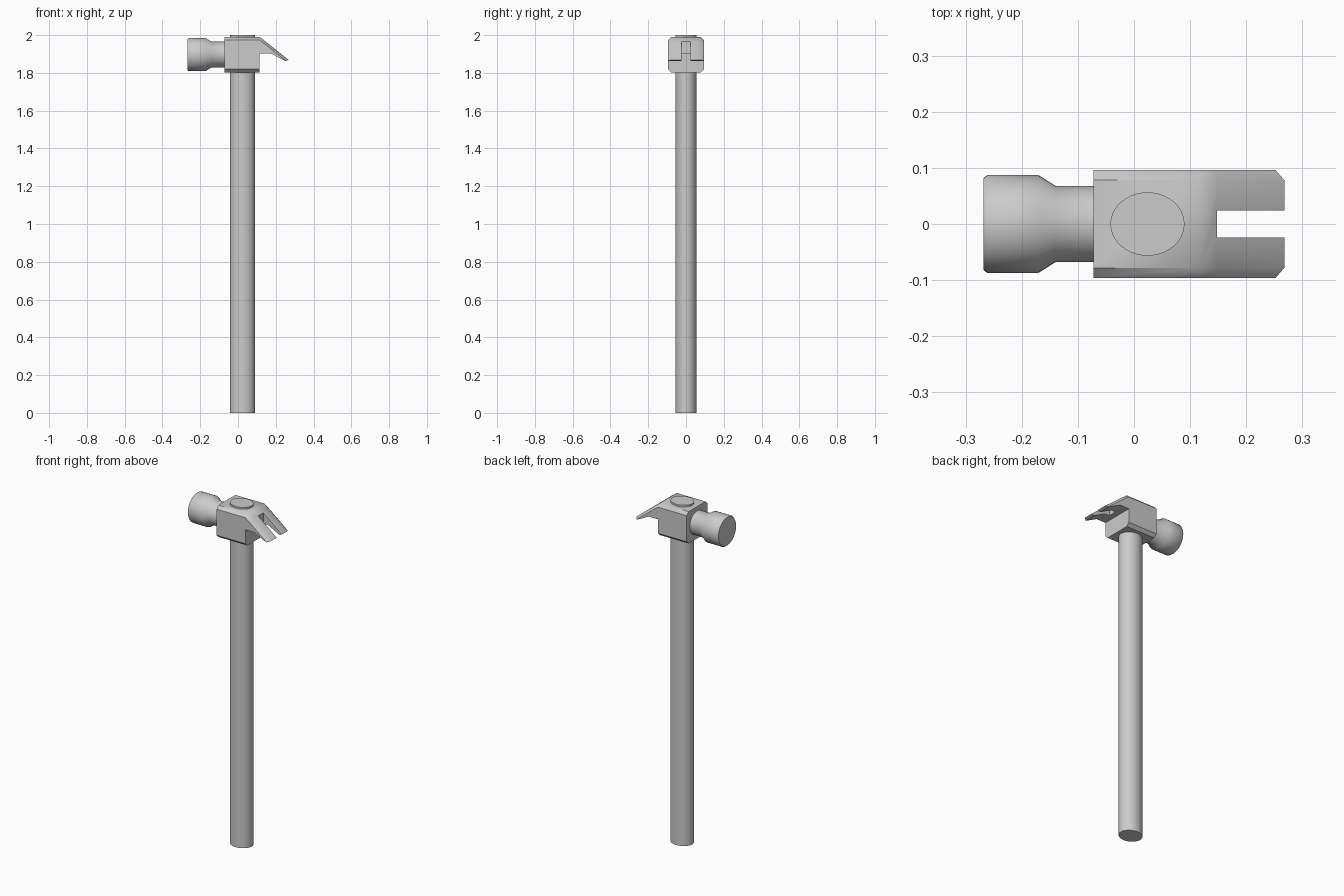
import bpy, bmesh
from math import radians, cos, sin, tau

if "Cube" in bpy.data.objects:
    bpy.data.objects.remove(bpy.data.objects["Cube"])


def make_object(name, bm, smooth=True):
    bmesh.ops.remove_doubles(bm, verts=bm.verts, dist=1e-5)
    bmesh.ops.recalc_face_normals(bm, faces=bm.faces)
    mesh = bpy.data.meshes.new(name)
    bm.to_mesh(mesh)
    bm.free()
    obj = bpy.data.objects.new(name, mesh)
    bpy.context.collection.objects.link(obj)
    bpy.ops.object.select_all(action='DESELECT')
    obj.select_set(True)
    bpy.context.view_layer.objects.active = obj
    if smooth:
        bpy.ops.object.shade_smooth_by_angle(angle=radians(40))
    return obj


def loft(name, rings, smooth=True):
    """Bridge equal-sized closed rings and cap both ends."""
    bm = bmesh.new()
    loops = [[bm.verts.new(p) for p in ring] for ring in rings]
    n = len(loops[0])
    for a, b in zip(loops, loops[1:]):
        for i in range(n):
            j = (i + 1) % n
            bm.faces.new((a[i], a[j], b[j], b[i]))
    bm.faces.new(loops[0])
    bm.faces.new(loops[-1])
    return make_object(name, bm, smooth)


SIDES = 40
angles = [tau * i / SIDES for i in range(SIDES)]

# Oval handle, poking slightly through the top of the head
loft("handle", [[(0.024 + 0.066 * cos(a), 0.0565 * sin(a), z) for a in angles]
                for z in (0.0, 2.0)])

# Round striking face, taper and neck
loft("striking_face", [[(x, r * cos(a), 1.897 + r * sin(a)) for a in angles]
                       for x, r in ((-0.268, 0.082), (-0.262, 0.087),
                                    (-0.170, 0.087), (-0.140, 0.068),
                                    (-0.060, 0.068))])

# Head block with claw: full profile in the middle, inset at the sides (chamfer)
C = 0.017
inner = [(-0.072, 1.803), (-0.072, 1.990), (0.115, 1.990), (0.148, 1.965),
         (0.268, 1.869), (0.252, 1.863), (0.175, 1.902), (0.115, 1.902),
         (0.115, 1.803)]
outer = [(-0.072, 1.803 + C), (-0.072, 1.990 - C), (0.115, 1.990 - C),
         (0.148, 1.965 - C), (0.2525, 1.8645), (0.252, 1.863),
         (0.175, 1.902), (0.115, 1.902), (0.115, 1.803 + C)]
stations = ((-0.096, outer), (-0.078, inner), (0.078, inner), (0.096, outer))
head = loft("head_and_claw", [[(x, y, z) for x, z in prof] for y, prof in stations],
            smooth=False)

# Slot that splits the claw
cutter = loft("slot_cutter", [[(x, y, z) for x, y in ((0.148, -0.024), (0.35, -0.024),
                                                      (0.35, 0.024), (0.148, 0.024))]
                              for z in (1.7, 2.1)], smooth=False)
cutter.hide_render = True
mod = head.modifiers.new("slot", 'BOOLEAN')
mod.operation = 'DIFFERENCE'
mod.solver = 'EXACT'
mod.object = cutter
bpy.ops.object.select_all(action='DESELECT')
head.select_set(True)
bpy.context.view_layer.objects.active = head
bpy.ops.object.modifier_apply(modifier=mod.name)
bpy.data.objects.remove(cutter)
bpy.ops.object.shade_smooth_by_angle(angle=radians(38))
